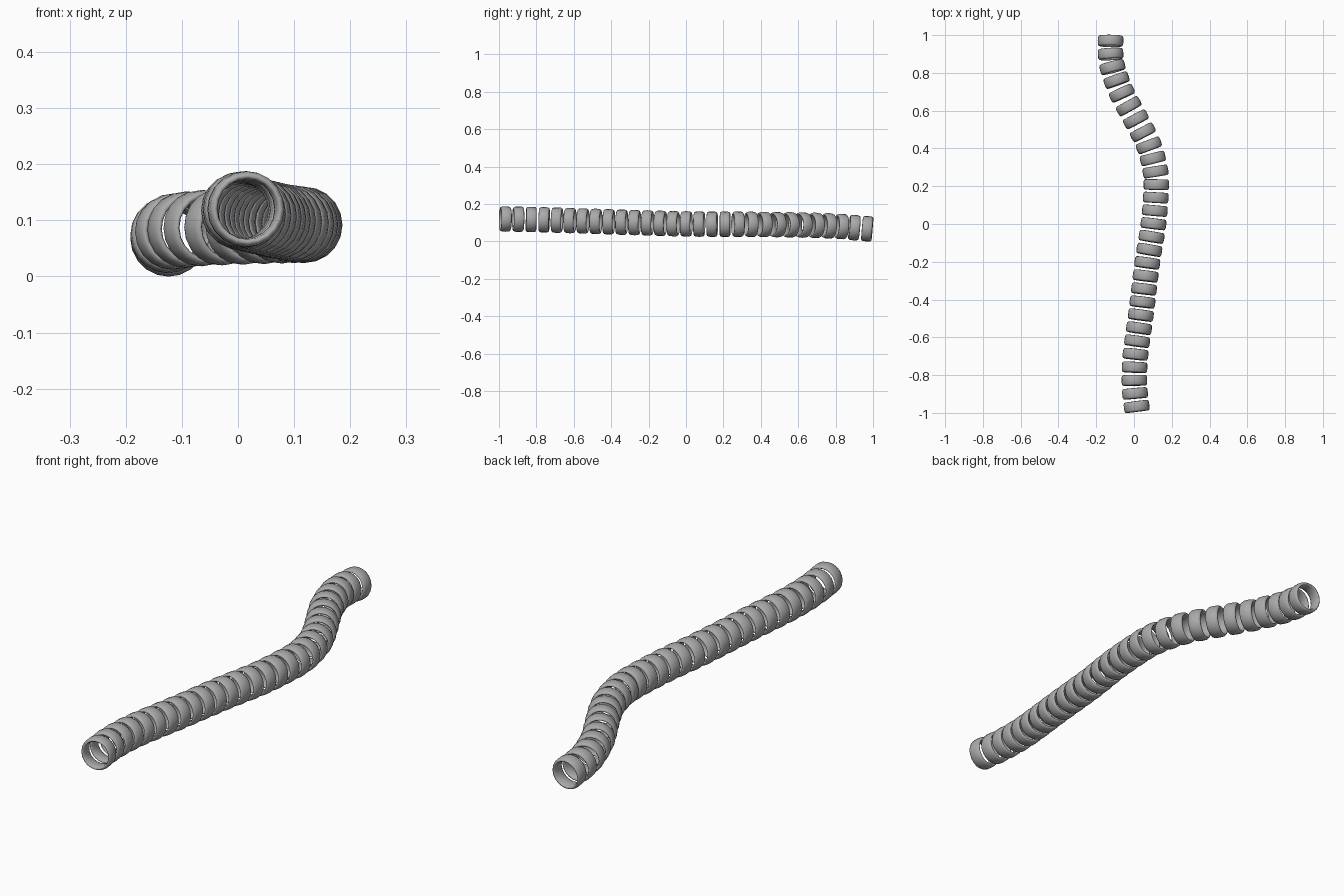
import bpy
import bmesh
import math
from mathutils import Vector

cube = bpy.data.objects.get("Cube")
if cube:
    bpy.data.objects.remove(cube, do_unlink=True)

grey = bpy.data.materials.new("mid_grey")
grey.use_nodes = True
colour = (0.40, 0.40, 0.40, 1)
grey.diffuse_color = colour
grey.node_tree.nodes["Principled BSDF"].inputs["Base Color"].default_value = colour

RINGS = 29
SIDES = 20

# Winding centre line of the hose, back to front
PATH = [Vector(p) for p in (
    (-0.124, 0.969, 0.068), (-0.124, 0.90, 0.074), (-0.114, 0.83, 0.080),
    (-0.066, 0.696, 0.086), (0.008, 0.558, 0.089), (0.077, 0.42, 0.091),
    (0.113, 0.283, 0.092), (0.118, 0.20, 0.092), (0.103, 0.0, 0.094),
    (0.071, -0.2, 0.099), (0.038, -0.47, 0.107), (0.008, -0.69, 0.114),
    (0.002, -0.80, 0.117), (0.005, -0.89, 0.119), (0.014, -0.966, 0.120))]

# Rounded wall section of one ring: (along axis, radius)
SECTION = [(-0.028, 0.058), (-0.026, 0.063), (-0.018, 0.067), (0, 0.068),
           (0.018, 0.067), (0.026, 0.063), (0.028, 0.058),
           (0.022, 0.054), (0, 0.052), (-0.022, 0.054)]


def path_point(y):
    """Smooth point on the centre line at depth y."""
    last = len(PATH) - 1
    i = next((k for k in range(last) if PATH[k + 1].y <= y), last - 1)
    a, b = PATH[i], PATH[i + 1]
    before, after = PATH[max(i - 1, 0)], PATH[min(i + 2, last)]
    t = (y - a.y) / (b.y - a.y)
    span = b.y - a.y
    ma = (b - before) * (span / (b.y - before.y))
    mb = (after - a) * (span / (after.y - a.y))
    p = (a * (2 * t**3 - 3 * t**2 + 1) + ma * (t**3 - 2 * t**2 + t)
         + b * (3 * t**2 - 2 * t**3) + mb * (t**3 - t**2))
    return Vector((p.x, y, p.z))


# One shared ring mesh, turned around its z axis
bm = bmesh.new()
loops = []
for k in range(SIDES):
    a = math.tau * k / SIDES
    loops.append([bm.verts.new((r * math.cos(a), r * math.sin(a), h))
                  for h, r in SECTION])
n = len(SECTION)
for k in range(SIDES):
    here, there = loops[k], loops[(k + 1) % SIDES]
    for j in range(n):
        m = (j + 1) % n
        bm.faces.new((here[j], there[j], there[m], here[m]))
bmesh.ops.recalc_face_normals(bm, faces=bm.faces)
mesh = bpy.data.meshes.new("hose_ring")
bm.to_mesh(mesh)
bm.free()
mesh.materials.append(grey)

# Rings set square to the centre line
for i in range(RINGS):
    y = PATH[0].y + (PATH[-1].y - PATH[0].y) * i / (RINGS - 1)
    ahead = path_point(max(y - 0.02, PATH[-1].y))
    behind = path_point(min(y + 0.02, PATH[0].y))
    ring = bpy.data.objects.new(f"hose_ring_{i + 1:02d}", mesh)
    ring.location = path_point(y)
    ring.rotation_euler = (behind - ahead).to_track_quat('Z', 'Y').to_euler()
    bpy.context.collection.objects.link(ring)
    ring.select_set(True)
    bpy.context.view_layer.objects.active = ring

mesh.shade_smooth()
